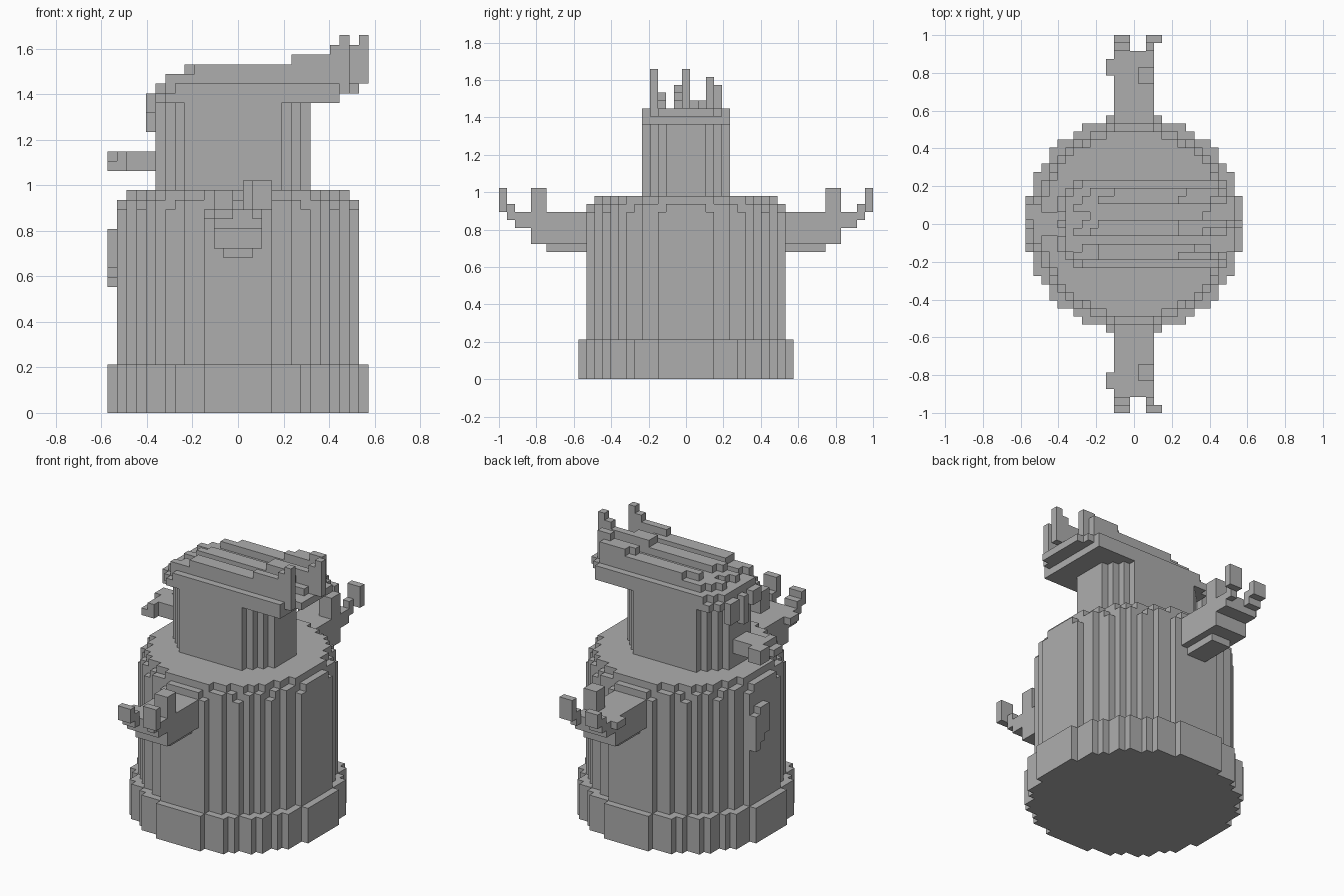
import bpy, bmesh

if "Cube" in bpy.data.objects:
    bpy.data.objects.remove(bpy.data.objects["Cube"], do_unlink=True)

CELL = 2 / 47

grey = bpy.data.materials.new("plain_grey")
grey.use_nodes = True
grey.diffuse_color = (0.42, 0.42, 0.42, 1)
grey.node_tree.nodes["Principled BSDF"].inputs["Base Color"].default_value = (0.42, 0.42, 0.42, 1)


def box(x0, x1, y0, y1, z0, z1):
    """Cells from first to last in x and y, and between two heights."""
    return {(x, y, z) for x in range(x0, x1 + 1) for y in range(y0, y1 + 1) for z in range(z0, z1)}


def disc(radius, z0, z1):
    return {c for c in box(-13, 13, -13, 13, z0, z1) if c[0] ** 2 + c[1] ** 2 <= radius ** 2}


def build(name, cells):
    """Skin the exposed sides of a set of cells and merge flat areas."""
    bm = bmesh.new()
    for c in cells:
        for axis in range(3):
            for s in (-1, 1):
                n = list(c)
                n[axis] += s
                if tuple(n) in cells:
                    continue
                ring = []
                for a, b in ((-1, -1), (1, -1), (1, 1), (-1, 1)):
                    p = [c[0], c[1], c[2] + 0.5]
                    p[axis] += s / 2
                    p[(axis + 1) % 3] += a / 2
                    p[(axis + 2) % 3] += b / 2
                    ring.append(bm.verts.new([v * CELL for v in p]))
                bm.faces.new(ring if s > 0 else ring[::-1])
    bmesh.ops.remove_doubles(bm, verts=bm.verts, dist=CELL / 10)
    bmesh.ops.dissolve_limit(bm, angle_limit=0.01, verts=bm.verts, edges=bm.edges)
    mesh = bpy.data.meshes.new(name)
    bm.to_mesh(mesh)
    bm.free()
    mesh.materials.append(grey)
    bpy.context.collection.objects.link(bpy.data.objects.new(name, mesh))


# Round body: wide foot, main drum, stepped shoulder
build("foot", disc(13.5, 0, 5))
build("drum", disc(12.5, 5, 21) | disc(12.2, 21, 22))
build("shoulder", disc(11.5, 22, 23))

# Small stepped plate on the side of the drum
build("side_plate", box(-13, -13, 3, 3, 13, 18) | box(-13, -13, 2, 2, 14, 19)
      | box(-13, -13, 1, 1, 15, 19))

# Head with rounded corners
head = set()
for y in range(-5, 6):
    cut = max(0, abs(y) - 2)
    head |= box(-8 + cut, 7 - cut, y, y, 23, 32)
build("head", head)

# Overhanging cap, its upper layer reaching further forward
cap = box(-7, 10, -5, 5, 32, 33)
for y in range(-5, 6):
    cut = max(0, abs(y) - 3)
    cap |= box(-8 + cut, 12 - cut, y, y, 33, 34)
build("cap", cap)

# Ragged tufts hanging over the far end of the cap
build("hanging_tufts", box(-9, -9, 2, 3, 30, 33) | box(-9, -9, 0, 0, 29, 33)
      | box(-9, -9, -3, -2, 31, 33) | box(-8, -8, -4, 4, 32, 33))

# Crest strips along x: (row, [(first x, last x, top)])
strips = [
    (-4, [(-7, 11, 35), (-4, 11, 36), (6, 11, 37), (10, 11, 38), (11, 11, 39)]),
    (-3, [(-6, 9, 35), (-4, 7, 36)]),
    (-1, [(-7, 11, 35), (-5, 9, 36), (6, 8, 37)]),
    (0, [(-6, 13, 35), (-4, 13, 36), (6, 13, 37), (12, 13, 38), (13, 13, 39)]),
    (1, [(-5, 8, 35)]),
    (2, [(-7, 9, 35)]),
    (3, [(-6, 11, 35), (-4, 11, 36), (6, 11, 37), (10, 11, 38)]),
    (4, [(-5, 10, 35), (-2, 10, 36), (7, 10, 37)]),
]
crest = set()
for row, steps in strips:
    for first, last, top in steps:
        crest |= box(first, last, row, row, 34, top)
build("crest", crest)

# Short snout with two tips
build("snout", box(-11, -9, -1, 1, 25, 27) | box(-12, -12, -2, 2, 25, 27)
      | box(-13, -13, -2, -1, 25, 26) | box(-13, -13, 1, 2, 25, 27))

# Arms with upturned fingers, mirrored front to back
arm = (box(-1, 1, 13, 17, 16, 17) | box(-2, 2, 13, 17, 17, 21)
       | box(-2, 2, 18, 19, 17, 21) | box(-2, 2, 20, 21, 19, 21))
arm |= box(1, 2, 18, 19, 21, 24)                                  # upright thumb
arm |= box(-3, -3, 19, 20, 20, 21)                                # side nub
arm |= box(-2, -1, 22, 22, 20, 22) | box(-2, -1, 23, 23, 21, 23)  # low finger
arm |= box(2, 2, 22, 22, 20, 22) | box(2, 3, 23, 23, 21, 24)      # tall finger
build("back_arm", arm)
build("front_arm", {(x, -y, z) for x, y, z in arm})
